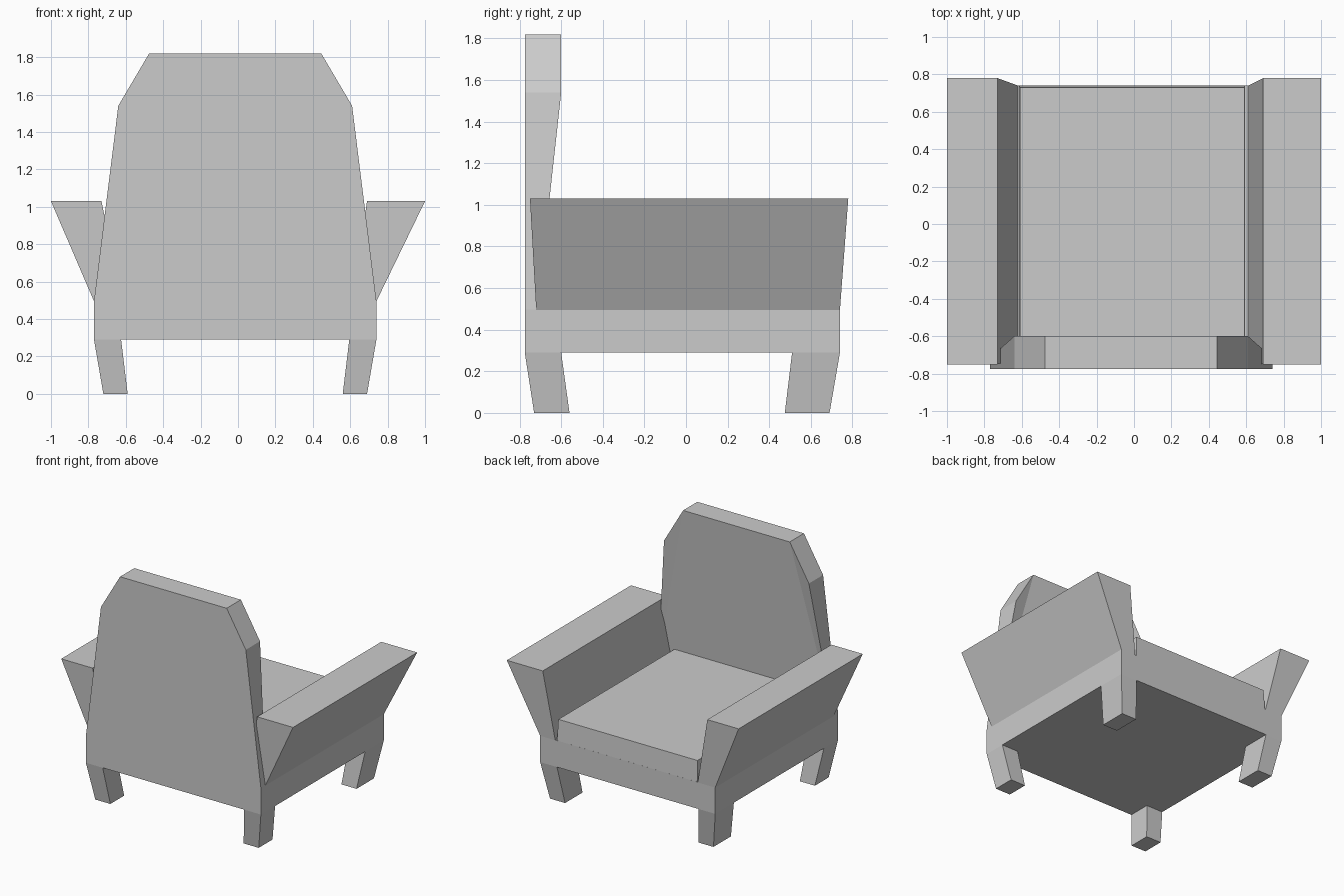
import bpy

if "Cube" in bpy.data.objects:
    bpy.data.objects.remove(bpy.data.objects["Cube"])

CX = -0.015  # body centre line


def mesh_object(name, verts, faces):
    me = bpy.data.meshes.new(name)
    me.from_pydata(verts, [], faces)
    me.update()
    ob = bpy.data.objects.new(name, me)
    bpy.context.collection.objects.link(ob)
    return ob


def block(name, bottom, top, z0, z1):
    """Tapered box; bottom and top are (x0, x1, y0, y1)."""
    verts = []
    for (x0, x1, y0, y1), z in ((bottom, z0), (top, z1)):
        verts += [(x0, y0, z), (x1, y0, z), (x1, y1, z), (x0, y1, z)]
    faces = [(3, 2, 1, 0), (4, 5, 6, 7)]
    faces += [(i, (i + 1) % 4, (i + 1) % 4 + 4, i + 4) for i in range(4)]
    return mesh_object(name, verts, faces)


# Base frame and seat cushion
base = (-0.77, 0.74, -0.775, 0.74)
block("base", base, base, 0.29, 0.497)
block("seat", (-0.615, 0.595, -0.74, 0.74), (-0.61, 0.59, -0.74, 0.73), 0.49, 0.66)

# Flared armrests
block("left_armrest", (-0.77, -0.62, -0.72, 0.74), (-1.0, -0.73, -0.75, 0.78), 0.495, 1.03)
block("right_armrest", (0.61, 0.74, -0.72, 0.74), (0.69, 1.0, -0.75, 0.78), 0.495, 1.03)

# Backrest: flat rear outline, front leaning back towards the seat
right = [(0.755, 0.495, -0.715), (0.625, 1.54, -0.60), (0.46, 1.82, -0.60)]
outline = [(CX + x, z, y) for x, z, y in right]
outline += [(CX - x, z, y) for x, z, y in reversed(right)]
verts = [(x, -0.775, z) for x, z, y in outline] + [(x, y, z) for x, z, y in outline]
faces = [(0, 1, 2, 3, 4, 5), (8, 7, 6), (11, 10, 9), (9, 8, 6, 11)]
faces += [(i, i + 6, (i + 1) % 6 + 6, (i + 1) % 6) for i in range(6)]
mesh_object("backrest", verts, faces)

# Splayed legs, mirrored across the centre line
for label, top_y, bottom_y in (("rear", (-0.775, -0.60), (-0.73, -0.56)),
                               ("front", (0.51, 0.74), (0.475, 0.69))):
    for side, s in (("left", -1), ("right", 1)):
        tx = sorted((CX + s * 0.61, CX + s * 0.755))
        bx = sorted((CX + s * 0.575, CX + s * 0.705))
        block(f"{side}_{label}_leg", (*bx, *bottom_y), (*tx, *top_y), 0.0, 0.29)
